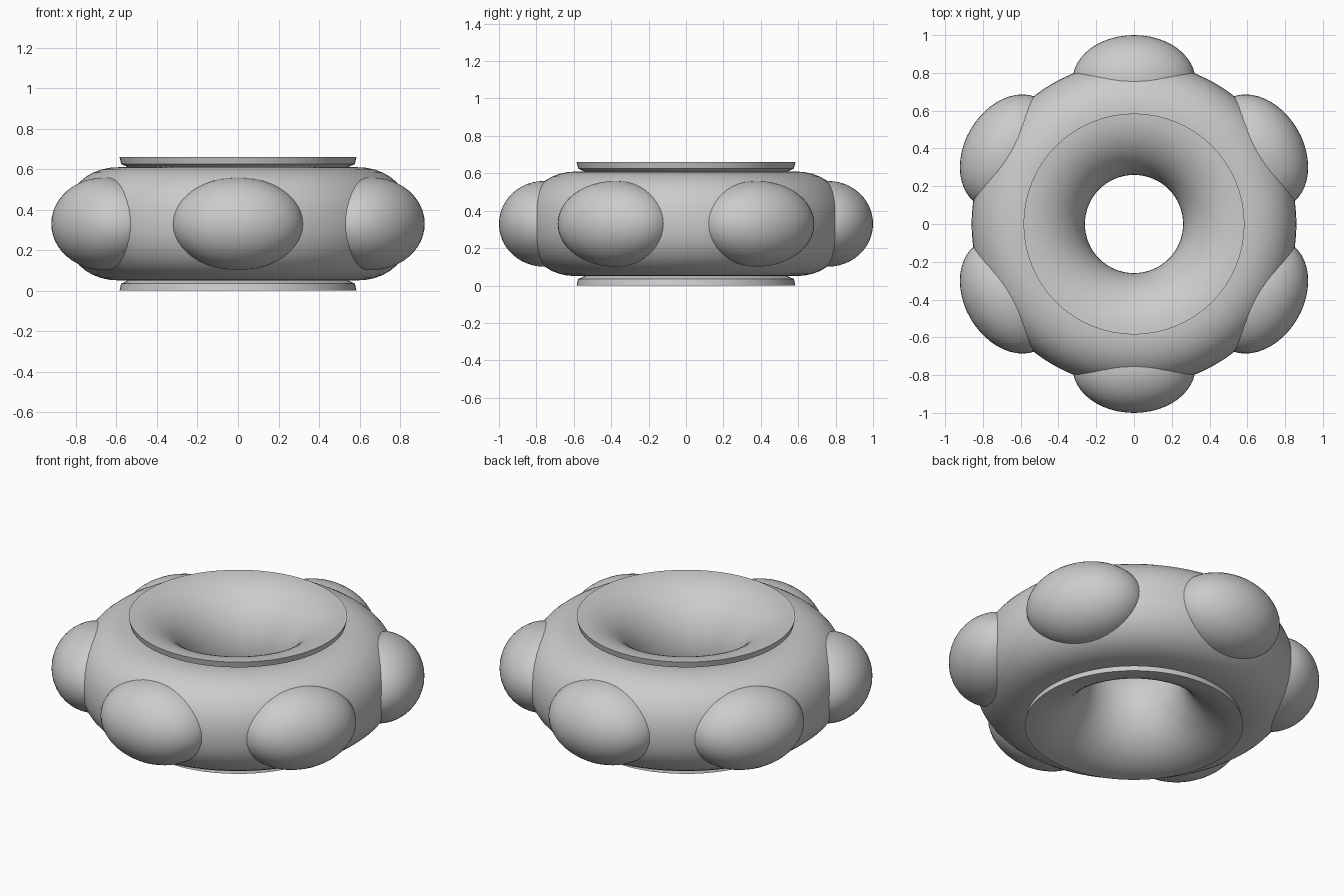
import bpy, bmesh
from math import sin, cos, pi, copysign

if "Cube" in bpy.data.objects:
    bpy.data.objects.remove(bpy.data.objects["Cube"])

MID = 0.33  # height of the symmetry plane


def finish(name, bm):
    mesh = bpy.data.meshes.new(name)
    bmesh.ops.recalc_face_normals(bm, faces=bm.faces)
    bm.to_mesh(mesh)
    bm.free()
    ob = bpy.data.objects.new(name, mesh)
    bpy.context.collection.objects.link(ob)
    bpy.ops.object.select_all(action='DESELECT')
    ob.select_set(True)
    bpy.context.view_layer.objects.active = ob
    bpy.ops.object.shade_smooth_by_angle(angle=0.7)
    return ob


def lathe(name, profile, seg):
    """Revolve a closed (radius, z) profile around the z axis."""
    bm = bmesh.new()
    rings = [[bm.verts.new((r * cos(2 * pi * i / seg), r * sin(2 * pi * i / seg), z))
              for r, z in profile] for i in range(seg)]
    n = len(profile)
    for i in range(seg):
        a, b = rings[i], rings[(i + 1) % seg]
        for j in range(n):
            k = (j + 1) % n
            bm.faces.new((a[j], b[j], b[k], a[k]))
    return finish(name, bm)


def power(v, e):
    return copysign(abs(v) ** e, v)


# Ring body with a slightly squared round section
e = 2 / 2.2
angles = [2 * pi * i / 40 for i in range(40)]
lathe("ring_body", [(0.58 + 0.28 * power(cos(t), e), MID + 0.28 * power(sin(t), e))
                    for t in angles], 96)

# Flared hub liner: thin half-ring section with lips above and below the body
half = [pi / 2 + pi * i / 28 for i in range(29)]
inner = [(0.585 + 0.325 * cos(t), MID + 0.33 * sin(t)) for t in half]
outer = [(0.577 + 0.29 * cos(t), MID + 0.295 * sin(t)) for t in reversed(half)]
outer = [(0.577, MID - 0.295), (0.54, MID - 0.278)] + outer[2:-2] + \
        [(0.54, MID + 0.278), (0.577, MID + 0.295)]
lathe("hub_liner", inner + outer, 64)

# Six oval grip lobes around the rim
for i in range(6):
    bm = bmesh.new()
    bmesh.ops.create_uvsphere(bm, u_segments=48, v_segments=24, radius=1)
    lobe = finish(f"grip_lobe_{i + 1}", bm)
    a = pi / 6 + i * pi / 3
    lobe.scale = (0.24, 0.325, 0.229)
    lobe.rotation_euler = (0, 0, a)
    lobe.location = (0.76 * cos(a), 0.76 * sin(a), MID)
